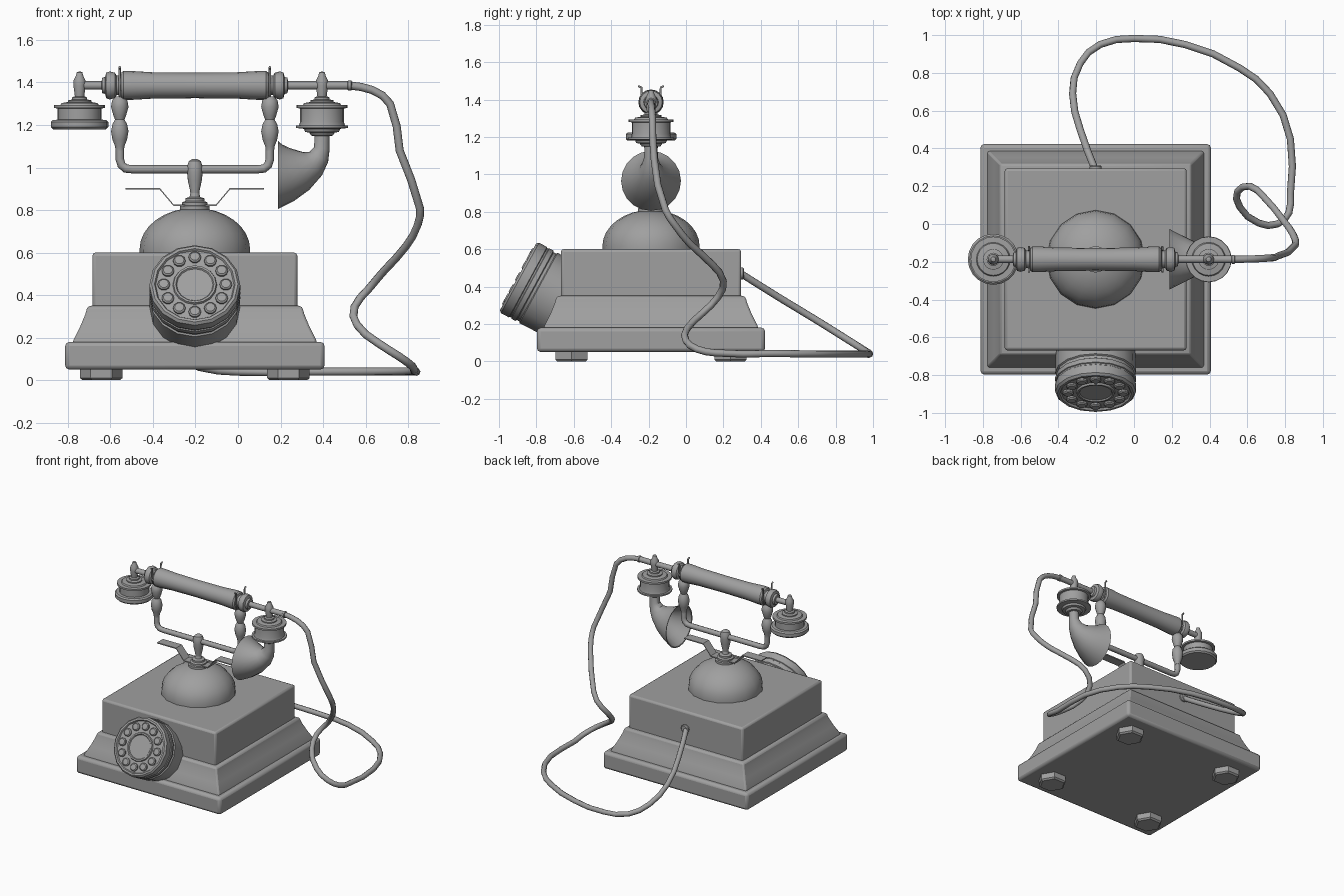
import bpy, bmesh, math
from mathutils import Vector

if "Cube" in bpy.data.objects:
    bpy.data.objects.remove(bpy.data.objects["Cube"])

GREY = bpy.data.materials.new("plain grey")
GREY.use_nodes = True
GREY.diffuse_color = (0.35, 0.35, 0.35, 1)
GREY.node_tree.nodes["Principled BSDF"].inputs["Base Color"].default_value = (0.35, 0.35, 0.35, 1)

CX, CY = -0.203, -0.187      # centre of the body
TOP = 1.386                  # height of the handset axis


def finish(ob, angle=35):
    me = ob.data
    me.materials.clear()
    me.materials.append(GREY)
    me.polygons.foreach_set("use_smooth", [True] * len(me.polygons))
    me.set_sharp_from_angle(angle=math.radians(angle))
    return ob


def add_mesh(name, bm):
    bmesh.ops.remove_doubles(bm, verts=bm.verts, dist=1e-5)
    bmesh.ops.recalc_face_normals(bm, faces=bm.faces)
    me = bpy.data.meshes.new(name)
    bm.to_mesh(me)
    bm.free()
    ob = bpy.data.objects.new(name, me)
    bpy.context.collection.objects.link(ob)
    return finish(ob)


def loft(name, rings):
    """Skin a list of equal rings of points and cap both ends."""
    bm = bmesh.new()
    rows = [[bm.verts.new(p) for p in ring] for ring in rings]
    n = len(rows[0])
    for a, b in zip(rows, rows[1:]):
        for i in range(n):
            j = (i + 1) % n
            bm.faces.new((a[i], a[j], b[j], b[i]))
    bm.faces.new(rows[0])
    bm.faces.new(rows[-1])
    return add_mesh(name, bm)


def circle(centre, axis, r, n, phase=0.0):
    q = Vector(axis).to_track_quat("Z", "Y")
    turn = [phase + math.tau * i / n for i in range(n)]
    return [Vector(centre) + q @ Vector((r * math.cos(t), r * math.sin(t), 0)) for t in turn]


def lathe(name, profile, origin, axis=(0, 0, 1), n=16, phase=0.0):
    """Turn (radius, height) pairs about an axis."""
    d = Vector(axis).normalized()
    return loft(name, [circle(Vector(origin) + d * h, d, max(r, 0.001), n, phase) for r, h in profile])


def block(name, profile, bevel):
    """Square tier from (half width, height) pairs with bevelled edges."""
    ob = lathe(name, [(w * math.sqrt(2), h) for w, h in profile], (CX, CY, 0), n=4, phase=math.pi / 4)
    mod = ob.modifiers.new("bevel", "BEVEL")
    mod.width, mod.segments, mod.limit_method = bevel, 2, "ANGLE"
    return ob


def tube(name, points, r, res=2, smooth=False):
    cu = bpy.data.curves.new(name, "CURVE")
    cu.dimensions, cu.bevel_depth, cu.bevel_resolution = "3D", r, 2
    cu.resolution_u, cu.use_fill_caps = res, True
    sp = cu.splines.new("BEZIER")
    sp.bezier_points.add(len(points) - 1)
    for bp, p in zip(sp.bezier_points, points):
        bp.co = p
        bp.handle_left_type = bp.handle_right_type = "AUTO" if smooth else "VECTOR"
    if not smooth:
        cu.resolution_u = 1
    ob = bpy.data.objects.new(name, cu)
    bpy.context.collection.objects.link(ob)
    bpy.ops.object.select_all(action="DESELECT")
    ob.select_set(True)
    bpy.context.view_layer.objects.active = ob
    bpy.ops.object.convert(target="MESH")
    return finish(bpy.context.view_layer.objects.active, 50)


# Body tiers
block("base_plinth", [(0.61, 0.05), (0.61, 0.18)], 0.02)
block("sloped_tier", [(0.575, 0.17), (0.57, 0.19), (0.54, 0.25), (0.515, 0.31), (0.505, 0.345), (0.48, 0.352)], 0.01)
block("upper_case", [(0.482, 0.3), (0.482, 0.6)], 0.015)

# Hexagonal feet
for sx, side in ((-1, "right"), (1, "left")):
    for sy, end in ((-1, "front"), (1, "back")):
        lathe(f"foot_{end}_{side}", [(0.088, 0), (0.1, 0.01), (0.1, 0.06)],
              (CX + sx * 0.44, CY + sy * 0.425, 0), n=6)

# Dome with turned post
arc = [(0.26 * math.cos(t * math.pi / 16), 0.615 + 0.195 * math.sin(t * math.pi / 16)) for t in range(9)]
lathe("dome", [(0.26, 0.595)] + arc, (CX, CY, 0))
lathe("dome_collar", [(0.07, 0.79), (0.07, 0.818), (0.06, 0.822), (0.06, 0.836), (0.045, 0.842),
                      (0.045, 0.855), (0.025, 0.862), (0.02, 0.885)], (CX, CY, 0))
lathe("cradle_post", [(0.02, 0.86), (0.022, 0.89), (0.033, 0.94), (0.037, 0.98), (0.037, 1.005),
                      (0.028, 1.03), (0.012, 1.04), (0, 1.041)], (CX, CY, 0))

# Bent flat levers either side of the post
for s, side in ((-1, "right"), (1, "left")):
    path = [(0.0, 0.823), (0.1, 0.823), (0.165, 0.9), (0.325, 0.9)]
    loft(f"lever_{side}", [[(CX + s * d, CY + y, z + h) for y, h in
                            ((-0.035, -0.004), (0.035, -0.004), (0.035, 0.004), (-0.035, 0.004))]
                           for d, z in path])

# Cradle: U tube, beads and forks
corner = [(0.353, 1.3), (0.353, 1.04), (0.345, 1.012), (0.325, 0.995), (0.29, 0.992)]
tube("cradle_tube", [(CX - d, CY, z) for d, z in corner] + [(CX + d, CY, z) for d, z in reversed(corner)], 0.02)
prong = [(0.068, 1.472), (0.052, 1.465), (0.05, 1.4), (0.037, 1.345)]
for s, side in ((-1, "right"), (1, "left")):
    x = CX + s * 0.353
    lathe(f"cradle_beads_{side}", [(0.02, 1.08), (0.022, 1.1), (0.034, 1.13), (0.041, 1.17), (0.034, 1.205),
                                   (0.022, 1.225), (0.03, 1.245), (0.041, 1.285), (0.036, 1.315), (0.02, 1.335)],
          (x, CY, 0), n=12)
    tube(f"cradle_fork_{side}", [(x, CY - d, z) for d, z in prong] + [(x, CY, 1.328)]
         + [(x, CY + d, z) for d, z in reversed(prong)], 0.006)

# Handset grip and rod
half = [(0.06, 0.0), (0.062, 0.2), (0.068, 0.3), (0.068, 0.335), (0.06, 0.346), (0.046, 0.35), (0.046, 0.368),
        (0.06, 0.376), (0.066, 0.4), (0.06, 0.417), (0.04, 0.422), (0.036, 0.436), (0.02, 0.438)]
lathe("handset_grip", [(r, -d) for r, d in reversed(half)] + half[1:], (CX, CY, TOP), (1, 0, 0))
lathe("handset_rod", [(0.02, -0.745), (0.02, 0.525)], (0, CY, TOP), (1, 0, 0), n=12)
lathe("cord_ferrule", [(0.02, 0.515), (0.024, 0.518), (0.024, 0.532), (0.018, 0.535)], (0, CY, TOP), (1, 0, 0), n=12)

# Earpiece and mouthpiece capsules
cap = [(0, 1.452), (0.013, 1.448), (0.018, 1.43), (0.028, 1.41), (0.029, 1.385), (0.022, 1.335), (0.035, 1.33),
       (0.035, 1.32), (0.055, 1.316), (0.055, 1.308), (0.085, 1.303), (0.09, 1.294), (0.12, 1.293),
       (0.12, 1.28), (0.103, 1.278)]
ear = [(0.103, 1.225), (0.125, 1.224), (0.135, 1.215), (0.135, 1.19), (0.125, 1.18), (0, 1.18)]
mouth = [(0.103, 1.215), (0.108, 1.198), (0.122, 1.197), (0.122, 1.186), (0.085, 1.182), (0.08, 1.168),
         (0.06, 1.164), (0.05, 1.15), (0.035, 1.148)]
lathe("earpiece", cap + ear, (-0.745, CY, 0), n=20)
lathe("mouthpiece_capsule", cap + mouth, (0.395, CY, 0), n=20)

# Flared horn, hollow at the mouth: (x, z), axis (x, z), radius
horn = [((0.396, 1.17), (0, -1), 0.034), ((0.394, 1.09), (-0.15, -1), 0.037),
        ((0.38, 1.05), (-0.5, -0.9), 0.05), ((0.35, 1.018), (-0.77, -0.63), 0.071),
        ((0.29, 0.993), (-0.91, -0.42), 0.108), ((0.235, 0.975), (-0.98, -0.2), 0.136),
        ((0.188, 0.965), (-1, 0), 0.16),
        ((0.19, 0.965), (-1, 0), 0.152), ((0.24, 0.977), (-0.98, -0.2), 0.122),
        ((0.30, 0.997), (-0.9, -0.42), 0.09), ((0.35, 1.018), (-0.77, -0.63), 0.05)]


def horn_ring(c, a, r):
    u = Vector((-a[1], 0, a[0])).normalized() * r
    mid = Vector((c[0], CY, c[1]))
    return [mid + u * math.cos(math.tau * i / 20) + Vector((0, r * math.sin(math.tau * i / 20), 0)) for i in range(20)]


loft("mouthpiece_horn", [horn_ring(*h) for h in horn])

# Tilted dial drum with buttons
AX = Vector((0, -0.88, 0.477)).normalized()
FACE = Vector((CX, -0.898, 0.452))
lathe("dial_drum", [(0.21, -0.33), (0.214, -0.125), (0.206, -0.12), (0.206, -0.105), (0.214, -0.1), (0.214, -0.075),
                    (0.209, -0.072), (0.209, -0.064), (0.214, -0.06), (0.214, -0.012), (0.203, 0),
                    (0.19, 0), (0.184, -0.01), (0.104, -0.01), (0.1, 0), (0.09, 0),
                    (0.085, -0.007), (0, -0.007)], FACE, AX)
for i, spot in enumerate(circle(FACE, AX, 0.146, 12)):
    lathe(f"dial_button_{i + 1}", [(0.029, -0.012), (0.029, 0.0), (0.022, 0.006), (0, 0.007)], spot, AX, n=10)

# Cord from handset, looping on the ground to the back of the case
cord = [(0.525, -0.187, 1.386), (0.63, -0.185, 1.365), (0.715, -0.18, 1.30), (0.76, -0.17, 1.08),
        (0.855, -0.11, 0.81), (0.845, -0.06, 0.73), (0.79, 0.02, 0.63), (0.69, 0.14, 0.518),
        (0.615, 0.2, 0.43), (0.548, 0.172, 0.345), (0.56, 0.09, 0.26), (0.66, 0.005, 0.174),
        (0.76, 0.0, 0.11), (0.82, 0.06, 0.065), (0.828, 0.16, 0.045), (0.828, 0.45, 0.042),
        (0.72, 0.69, 0.04), (0.56, 0.825, 0.04), (0.27, 0.95, 0.04), (0.0, 0.982, 0.04),
        (-0.18, 0.95, 0.062), (-0.285, 0.85, 0.125), (-0.325, 0.69, 0.225), (-0.285, 0.5, 0.34),
        (-0.203, 0.28, 0.478)]
tube("cord", cord, 0.019, smooth=True)
lathe("cord_grommet", [(0.032, -0.01), (0.032, 0.01), (0.024, 0.016)], (CX, 0.295, 0.47), (0, 1, 0), n=12)
